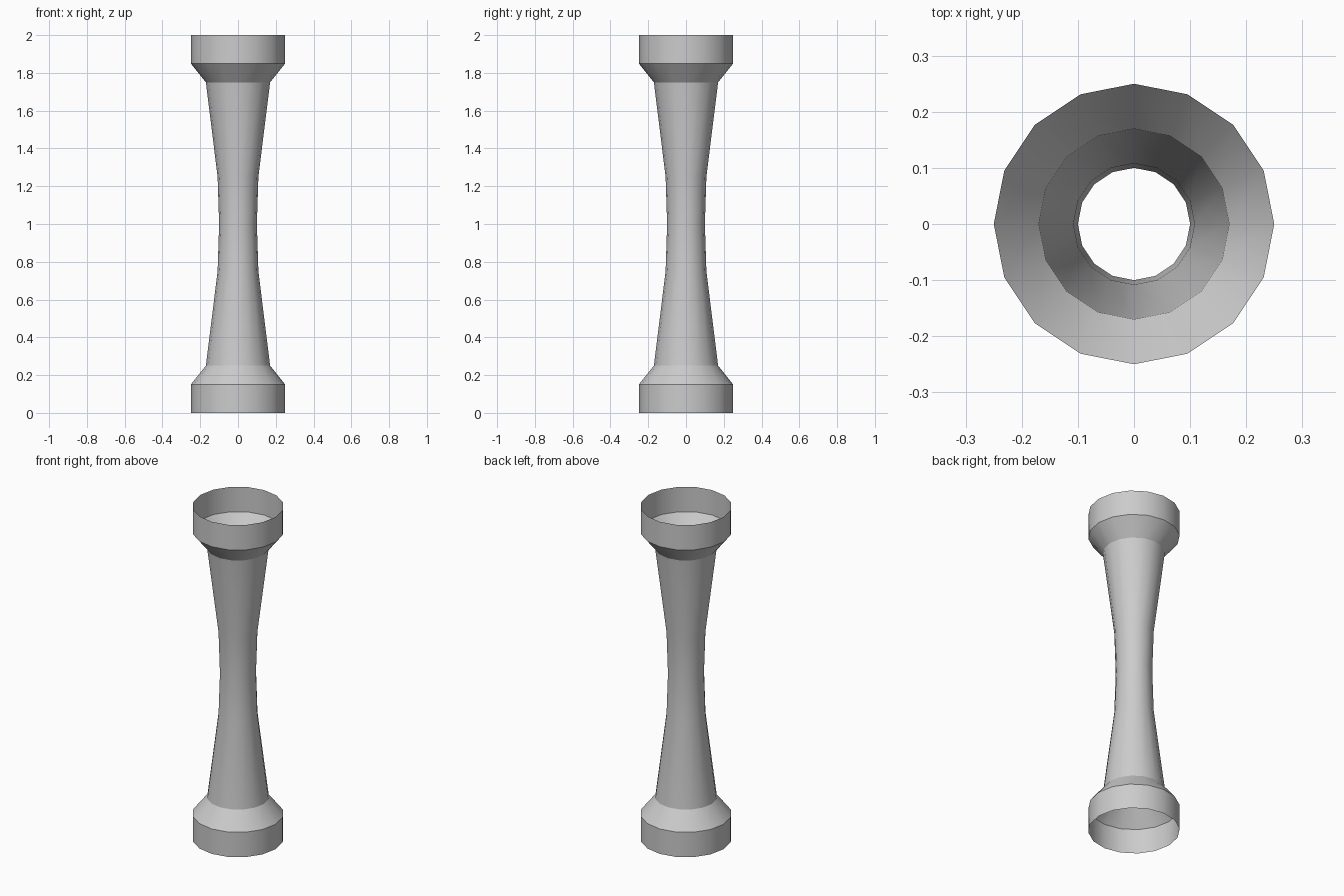
import bpy, bmesh, math

if "Cube" in bpy.data.objects:
    bpy.data.objects.remove(bpy.data.objects["Cube"])

SIDES = 16
HEIGHT = 2.0

# Lower half of the profile (radius, z), mirrored about mid-height
lower = [(0.25, 0.0), (0.25, 0.15), (0.17, 0.25), (0.108, 0.75)]
profile = lower + [(0.10, 1.0)] + [(r, HEIGHT - z) for r, z in reversed(lower)]

# Open-ended column: stacked rings joined with quads
bm = bmesh.new()
rings = []
for r, z in profile:
    rings.append([bm.verts.new((r * math.cos(a), r * math.sin(a), z))
                  for a in (2 * math.pi * i / SIDES for i in range(SIDES))])
for low, high in zip(rings, rings[1:]):
    for i in range(SIDES):
        j = (i + 1) % SIDES
        bm.faces.new((low[i], low[j], high[j], high[i]))

mesh = bpy.data.meshes.new("column")
bm.to_mesh(mesh)
bm.free()
column = bpy.data.objects.new("column", mesh)
bpy.context.collection.objects.link(column)

# Smooth round the shaft, sharp at the collars
bpy.context.view_layer.objects.active = column
column.select_set(True)
bpy.ops.object.shade_smooth_by_angle(angle=math.radians(30))
